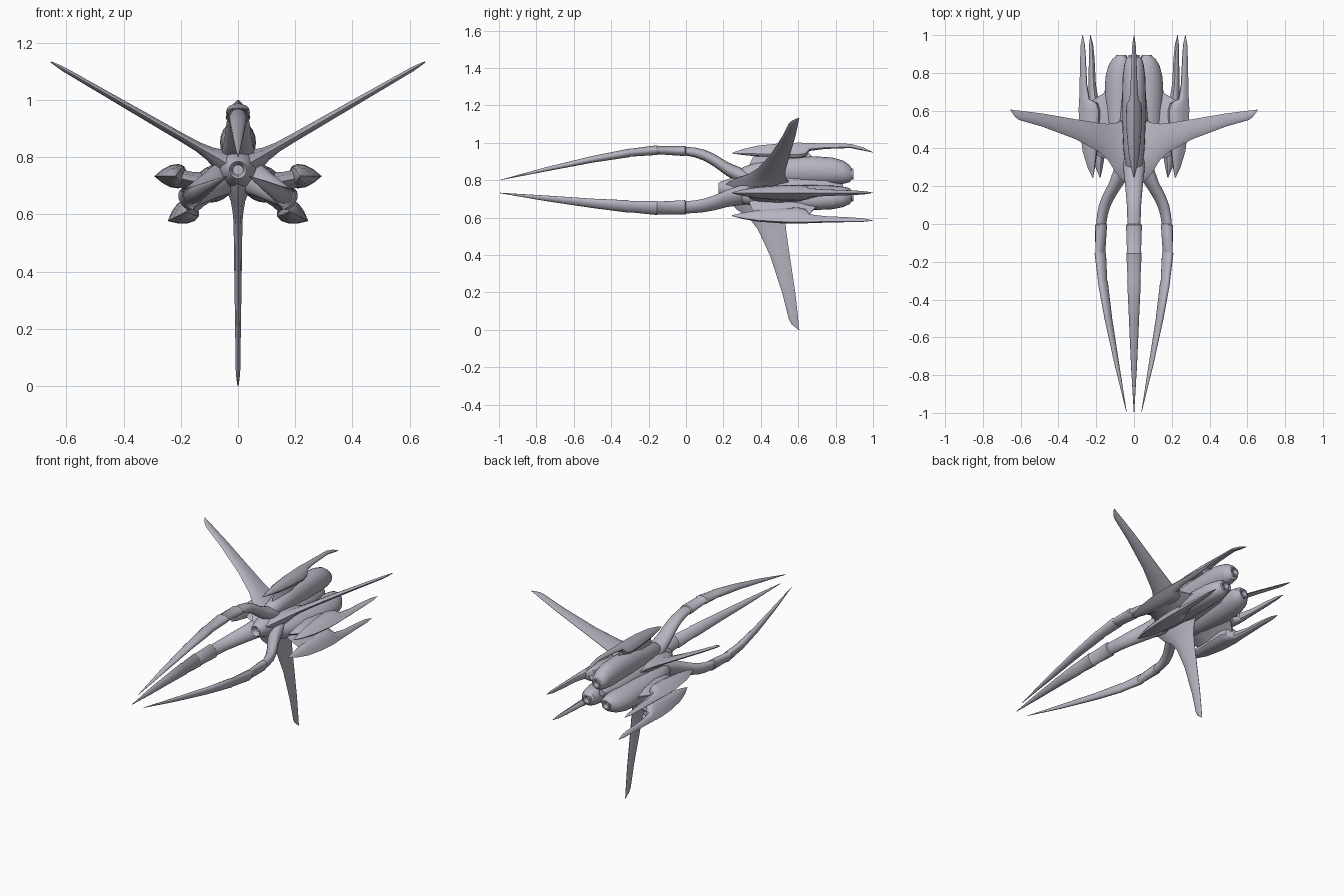
import bpy, bmesh
from math import cos, sin, pi, radians, atan2, degrees, hypot
from mathutils import Vector

if "Cube" in bpy.data.objects:
    bpy.data.objects.remove(bpy.data.objects["Cube"], do_unlink=True)

hull = bpy.data.materials.new("lavender_grey_hull")
hull.use_nodes = True
COLOUR = (0.47, 0.46, 0.53, 1)
hull.diffuse_color = COLOUR
hull.node_tree.nodes["Principled BSDF"].inputs["Base Color"].default_value = COLOUR

AXIS = (0, 0.755)  # x, z of the long axis


def loft(name, rings, origin=AXIS, angle=90, sharp=40):
    """Skin rings of (radial, tangential, y) points around an origin."""
    a = radians(angle)
    out = Vector((cos(a), 0, sin(a)))
    side = Vector((-sin(a), 0, cos(a)))
    base = Vector((origin[0], 0, origin[1]))
    bm = bmesh.new()
    loops = [[bm.verts.new(base + out * r + side * t + Vector((0, y, 0)))
              for r, t, y in ring] for ring in rings]
    for la, lb in zip(loops, loops[1:]):
        for i in range(len(la)):
            j = (i + 1) % len(la)
            bm.faces.new((la[i], la[j], lb[j], lb[i]))
    bm.faces.new(loops[0])
    bm.faces.new(loops[-1])
    bmesh.ops.recalc_face_normals(bm, faces=bm.faces)
    mesh = bpy.data.meshes.new(name)
    bm.to_mesh(mesh)
    bm.free()
    mesh.materials.append(hull)
    ob = bpy.data.objects.new(name, mesh)
    bpy.context.collection.objects.link(ob)
    bpy.ops.object.select_all(action="DESELECT")
    ob.select_set(True)
    bpy.context.view_layer.objects.active = ob
    bpy.ops.object.shade_smooth_by_angle(angle=radians(sharp))


def tube(name, stations, n=16, **kw):
    """Stations are (y, radial offset, radial half, tangential half)."""
    rings = [[(r + hr * cos(2 * pi * i / n), ht * sin(2 * pi * i / n), y)
              for i in range(n)] for y, r, hr, ht in stations]
    loft(name, rings, **kw)


def blade(name, stations, **kw):
    """Stations are (radius, leading y, trailing y, half thickness)."""
    section = [(0, 0), (.12, .6), (.4, 1), (.75, .7), (1, 0.1),
               (1, -.1), (.75, -.7), (.4, -1), (.12, -.6)]
    rings = [[(r, t * s, y0 + (y1 - y0) * u) for u, s in section]
             for r, y0, y1, t in stations]
    loft(name, rings, **kw)


def petal(name, stations, **kw):
    """Sharp outer edge, broad rounded inner edge, running along y."""
    half = [(.5, .55), (0, .9), (-.5, 1), (-.85, .8), (-1, .35)]
    section = [(1, 0)] + half + [(u, -s) for u, s in reversed(half)]
    rings = [[(r + u * hr, s * ht, y) for u, s in section]
             for y, r, hr, ht in stations]
    loft(name, rings, **kw)


# Central hub with a recessed round nose
tube("hub", [(.21, 0, .018, .018), (.185, 0, .022, .022), (.175, 0, .03, .03),
             (.19, 0, .04, .04), (.25, 0, .06, .06), (.32, 0, .078, .078),
             (.5, 0, .08, .08), (.75, 0, .06, .06), (.84, 0, .02, .02)], n=24)

WING = [(.03, .2, .56, .05), (.07, .23, .55, .04), (.11, .27, .535, .025),
        (.16, .34, .53, .017), (.22, .385, .535, .015), (.36, .45, .555, .013),
        (.56, .515, .585, .01), (.7, .55, .6, .008), (.725, .565, .602, .006),
        (.755, .6, .606, .002)]
for tag, angle in (("left", 30), ("right", 150), ("lower", 270)):
    blade(tag + "_wing", WING, angle=angle)

# Curved front prongs with stepped armour sleeves, and engine pods behind them
PRONG = [(.36, .04, .045, .06), (.28, .075, .042, .055), (.22, .105, .038, .048),
         (.15, .152, .034, .042), (.1, .178, .03, .038), (.05, .193, .026, .036),
         (.0, .2, .023, .035), (-.005, .201, .027, .042), (-.15, .206, .022, .037),
         (-.155, .206, .026, .041), (-.3, .192, .021, .033),
         (-.305, .191, .023, .036), (-.5, .157, .018, .027),
         (-.75, .103, .011, .016), (-.995, .046, .001, .0015)]
POD = [(.25, .06, .02, .02), (.31, .075, .042, .045), (.4, .085, .062, .056),
       (.52, .092, .074, .061), (.68, .096, .077, .063), (.78, .094, .073, .06),
       (.84, .088, .062, .052), (.875, .08, .046, .042), (.885, .078, .03, .03),
       (.895, .078, .028, .028), (.895, .078, .02, .02), (.87, .078, .016, .016)]
for tag, angle in (("upper", 90), ("right", 210), ("left", 330)):
    tube(tag + "_prong", PRONG, angle=angle)
    tube(tag + "_engine_pod", POD, n=20, angle=angle)

# Trailing fins: broad front leaf that steps down to a thin rear spike
FIN = [(.245, -.018, .002, .002), (.3, -.01, .02, .016), (.38, -.003, .038, .03),
       (.5, 0, .052, .04), (.6, 0, .057, .043), (.64, .006, .05, .038),
       (.66, .026, .028, .024), (.74, .032, .02, .018), (.88, .034, .015, .013)]


def fin(name, centre, angle, pod, tip, scale=1):
    """Fin plus the pylon joining it to its pod; tip is its end offset."""
    rear = [(.95, (tip + .034) / 2, .011, .009), (1, tip, .001, .001)]
    petal(name, [(y, r * scale, hr * scale, ht) for y, r, hr, ht in FIN + rear],
          origin=centre, angle=angle)
    dx, dz = centre[0] - pod[0], centre[1] - pod[1]
    d = hypot(dx, dz)
    blade(name + "_pylon", [(0, .33, .76, .045), (d * .5, .35, .69, .032),
                            (d, .38, .645, .03)],
          origin=pod, angle=degrees(atan2(dz, dx)))


fin("top_fin", (0, .958), 90, (0, .86), -.012, .75)
for tag, s in (("left", 1), ("right", -1)):
    pod = (s * .09, .7)
    fin(tag + "_side_fin", (s * .236, .733), 90 - s * 90, pod, .036)
    fin(tag + "_lower_fin", (s * .195, .602), 270 + s * 63, pod, .04)
